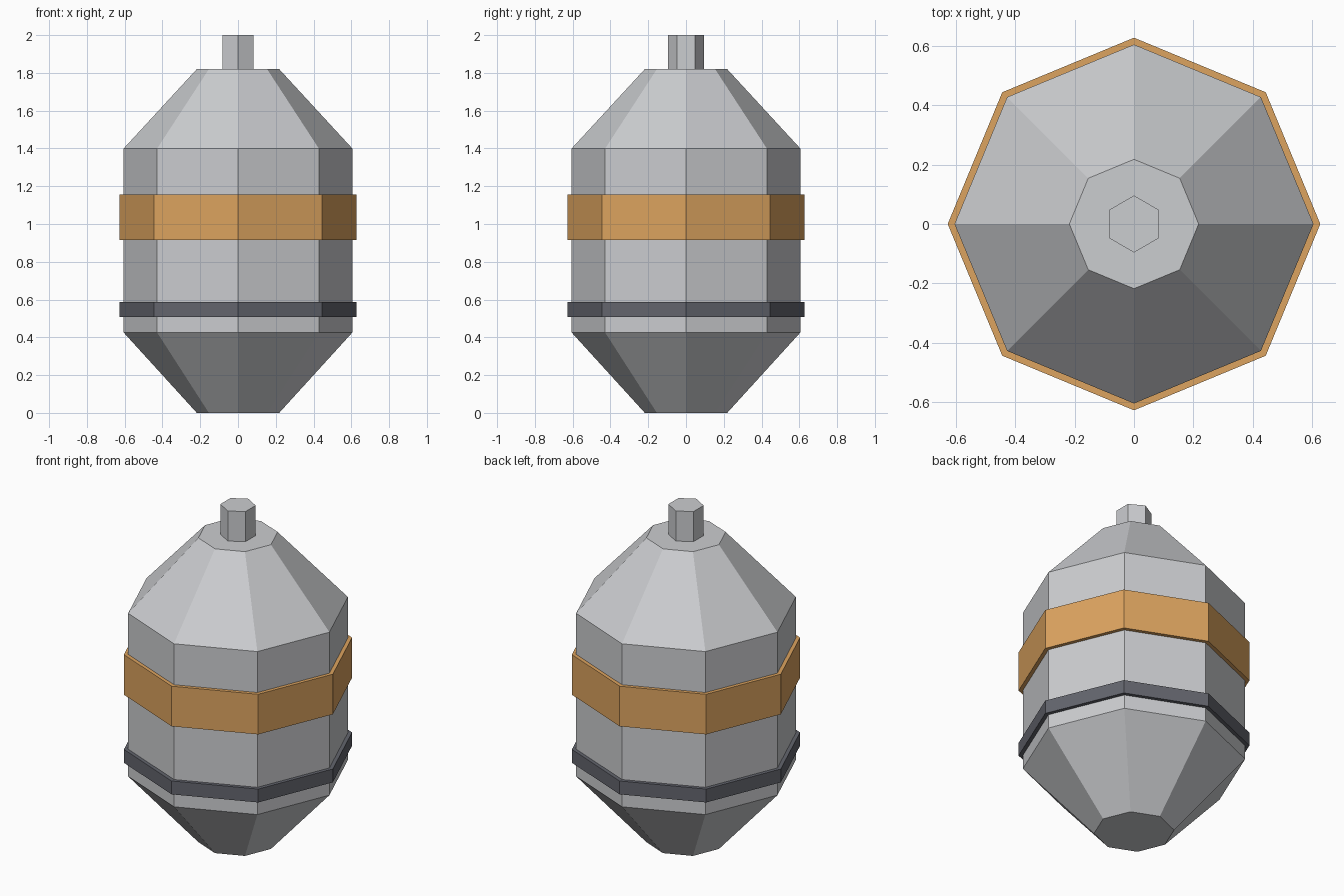
import bpy, bmesh, math

if "Cube" in bpy.data.objects:
    bpy.data.objects.remove(bpy.data.objects["Cube"])


def material(name, rgb):
    m = bpy.data.materials.new(name)
    m.diffuse_color = (*rgb, 1.0)
    m.use_nodes = True
    m.node_tree.nodes["Principled BSDF"].inputs["Base Color"].default_value = m.diffuse_color
    return m


def lathe(name, sides, profile, mat, start=math.pi / 2):
    """Closed flat-sided solid from (radius, height) rings, first corner at angle start."""
    bm = bmesh.new()
    rings = []
    for r, z in profile:
        angles = [start + 2 * math.pi * i / sides for i in range(sides)]
        rings.append([bm.verts.new((r * math.cos(a), r * math.sin(a), z)) for a in angles])
    for low, high in zip(rings, rings[1:]):
        for i in range(sides):
            j = (i + 1) % sides
            bm.faces.new((low[i], low[j], high[j], high[i]))
    bm.faces.new(rings[0][::-1])
    bm.faces.new(rings[-1])
    bmesh.ops.recalc_face_normals(bm, faces=bm.faces)
    mesh = bpy.data.meshes.new(name)
    bm.to_mesh(mesh)
    bm.free()
    mesh.materials.append(mat)
    ob = bpy.data.objects.new(name, mesh)
    bpy.context.collection.objects.link(ob)
    return ob


grey = material("light grey metal", (0.60, 0.61, 0.63))
orange = material("orange band", (0.72, 0.37, 0.115))
dark = material("dark slate", (0.125, 0.13, 0.155))

# Octagonal casing with tapered base and shoulder
lathe("casing", 8, [(0.218, 0.0), (0.605, 0.425), (0.605, 1.40), (0.218, 1.82)], grey)

# Raised bands around the casing
lathe("wide_band", 8, [(0.628, 0.915), (0.628, 1.155)], orange)
lathe("narrow_band", 8, [(0.628, 0.508), (0.628, 0.588)], dark)

# Hexagonal stud on top
lathe("top_stud", 6, [(0.096, 1.80), (0.096, 2.0)], grey)
